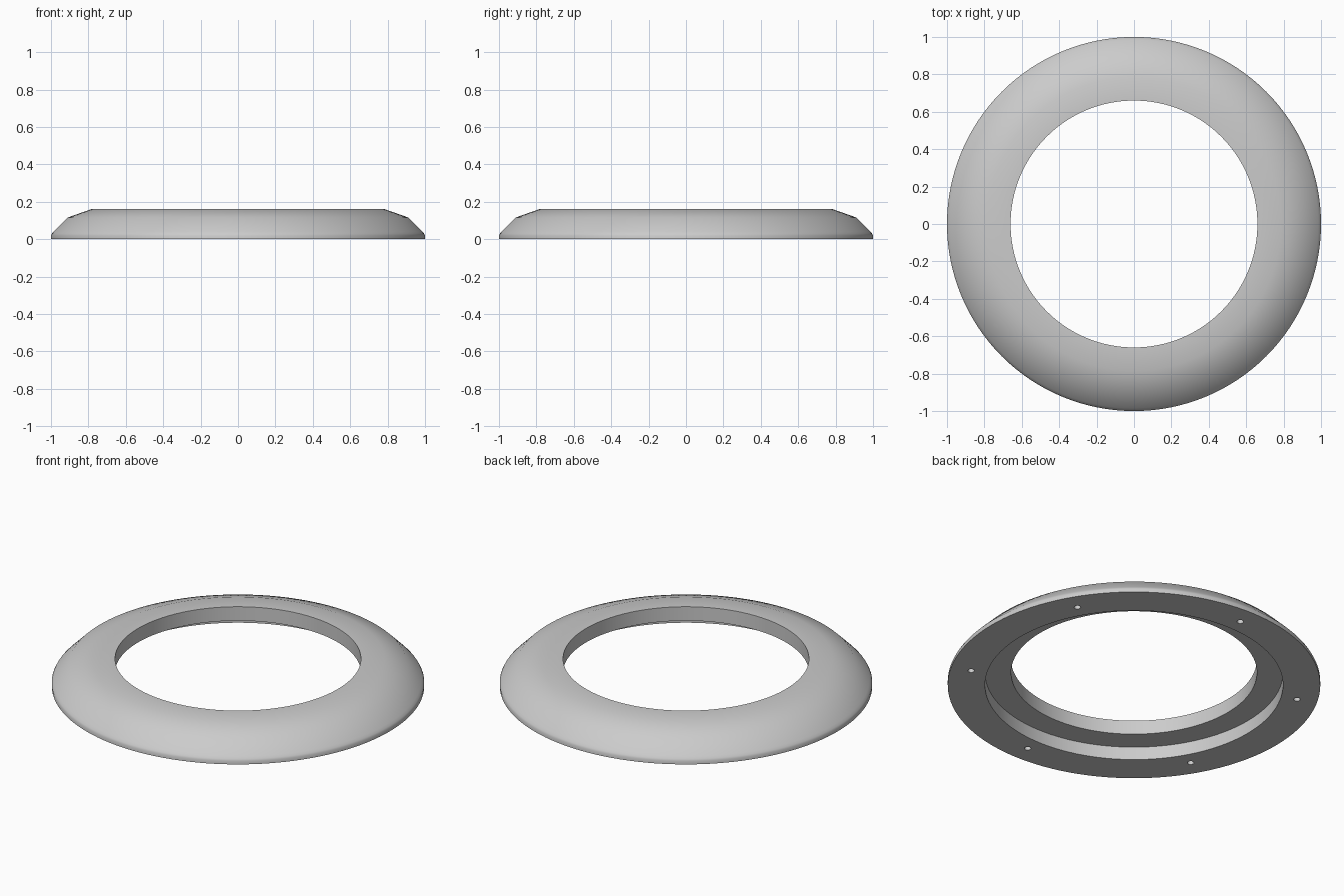
import bpy, bmesh, math
from mathutils import Matrix, Vector

if "Cube" in bpy.data.objects:
    bpy.data.objects.remove(bpy.data.objects["Cube"])

# Ring cross-section (radius, height): bevelled outside, stepped recess below
PROFILE = [(0.80, 0), (1.0, 0), (1.0, 0.02), (0.995, 0.03), (0.985, 0.041),
           (0.91, 0.116), (0.785, 0.16), (0.66, 0.16), (0.66, 0.077), (0.80, 0.077)]
SEGMENTS = 128


def make_object(name, bm):
    bmesh.ops.recalc_face_normals(bm, faces=bm.faces)
    mesh = bpy.data.meshes.new(name)
    bm.to_mesh(mesh)
    bm.free()
    obj = bpy.data.objects.new(name, mesh)
    bpy.context.collection.objects.link(obj)
    return obj


# Trim ring, profile spun around z
bm = bmesh.new()
verts = [bm.verts.new((r, 0, z)) for r, z in PROFILE]
edges = [bm.edges.new((verts[i], verts[(i + 1) % len(verts)])) for i in range(len(verts))]
bmesh.ops.spin(bm, geom=verts + edges, cent=(0, 0, 0), axis=(0, 0, 1),
               angle=math.tau, steps=SEGMENTS, use_merge=True)
bmesh.ops.remove_doubles(bm, verts=bm.verts, dist=1e-5)
ring = make_object("trim_ring", bm)

# Six blind screw holes in the underside
bm = bmesh.new()
for i in range(6):
    a = math.radians(30 + 60 * i)
    pos = Vector((0.888 * math.cos(a), 0.888 * math.sin(a), 0.02))
    bmesh.ops.create_cone(bm, cap_ends=True, segments=24, radius1=0.018, radius2=0.018,
                          depth=0.12, matrix=Matrix.Translation(pos))
cutter = make_object("screw_hole_cutter", bm)

cut = ring.modifiers.new("screw_holes", 'BOOLEAN')
cut.operation = 'DIFFERENCE'
cut.solver = 'EXACT'
cut.object = cutter
bpy.context.view_layer.objects.active = ring
ring.select_set(True)
bpy.ops.object.modifier_apply(modifier=cut.name)
bpy.data.objects.remove(cutter)

bpy.ops.object.shade_smooth_by_angle(angle=math.radians(35))
